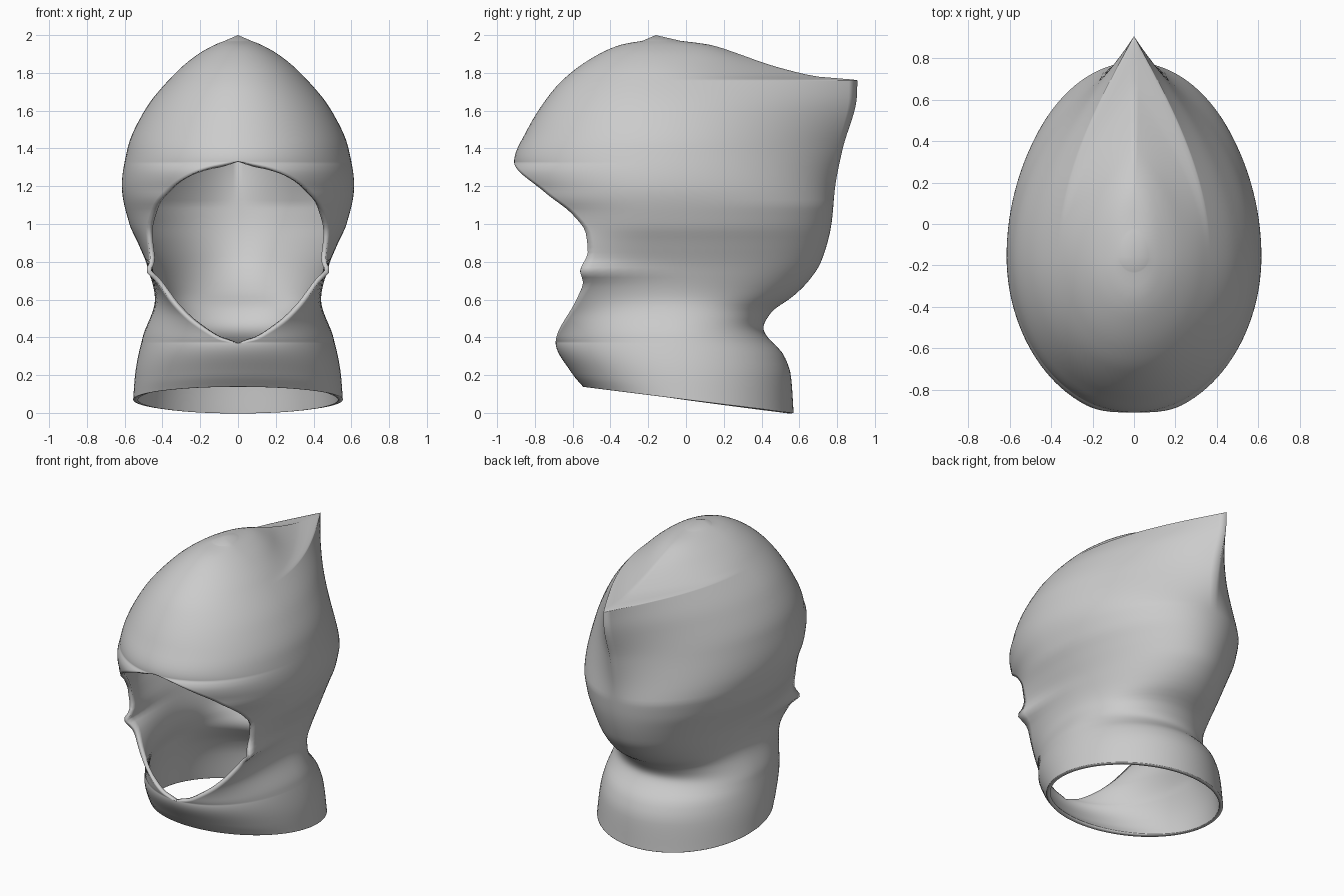
import bpy
import bmesh
from math import sin, cos, acos, pi, exp

default_cube = bpy.data.objects.get("Cube")
if default_cube:
    bpy.data.objects.remove(default_cube, do_unlink=True)

COLUMNS = 48
BASE, CHIN, BROW, TIP, CROWN = 0.07, 0.37, 1.33, 1.76, 1.97


def smooth_curve(points):
    """Return a monotone smooth function through (height, value) points."""
    zs, vs = zip(*points)
    secants = [(vb - va) / (zb - za)
               for za, zb, va, vb in zip(zs, zs[1:], vs, vs[1:])]
    inner = [2 * a * b / (a + b) if a * b > 0 else 0
             for a, b in zip(secants, secants[1:])]
    slopes = [secants[0]] + inner + [secants[-1]]

    def evaluate(z):
        if z <= zs[0]:
            return vs[0]
        if z >= zs[-1]:
            return vs[-1]
        i = max(j for j in range(len(zs) - 1) if zs[j] <= z)
        step = zs[i + 1] - zs[i]
        s = (z - zs[i]) / step
        rise = s * s * (3 - 2 * s)
        start = s * (1 - s) * (1 - s) * step
        end = s * s * (s - 1) * step
        return (vs[i] + (vs[i + 1] - vs[i]) * rise
                + slopes[i] * start + slopes[i + 1] * end)

    return evaluate


# Side outline, front: neck, edge of the face opening, forehead
front_outline = smooth_curve([
    (.14, -.545), (.2, -.6), (CHIN, -.69), (.6, -.58), (.69, -.545),
    (.75, -.56), (.85, -.52), (.95, -.53), (1.05, -.6), (1.17, -.75),
    (BROW, -.91), (1.5, -.84), (1.7, -.71), (1.8, -.61), (1.9, -.46),
    (1.95, -.34), (CROWN, -.23)])

# Side outline, back: collar, nape, pointed back of the hood
back_outline = smooth_curve([
    (0, .57), (.2, .555), (.3, .52), (.45, .41), (.53, .45), (.62, .57),
    (.7, .65), (.8, .715), (1, .77), (1.2, .79), (1.4, .83), (1.68, .905),
    (TIP, .907), (1.78, .7), (1.8, .6), (1.85, .42), (1.9, .28),
    (1.95, .12), (CROWN, -.03)])

# Half width of the hood
half_width = smooth_curve([
    (BASE, .555), (.2, .545), (.4, .505), (.6, .44), (.75, .47),
    (.9, .53), (1, .575), (1.2, .615), (1.4, .585), (1.6, .495),
    (1.8, .33), (1.9, .21), (1.95, .12), (CROWN, .07)])

# Half width of the face opening
opening = smooth_curve([
    (CHIN, 0), (.385, .07), (.42, .14), (.5, .26), (.6, .36), (.75, .45),
    (.95, .475), (1.1, .43), (1.2, .34), (1.27, .23), (1.31, .12), (BROW, 0)])

# Depth of the widest point, and how pointed the back is
widest = smooth_curve([(BASE, 0), (.9, -.13), (1.3, -.16), (2, -.16)])
pointed = smooth_curve([(1.1, 0), (1.6, .9), (1.8, 1), (CROWN, 0)])


def spaced(low, high, count):
    """Heights packed closer together towards both ends."""
    return [low + (high - low) * (1 - cos(pi * i / count)) / 2
            for i in range(count)]


def half_ring(z0):
    """Points from the front edge, round the side, to the back centre."""
    tilt = BASE * max(0, 1 - (z0 - BASE) / (CHIN - BASE))
    width, centre = half_width(z0), widest(z0)
    front, back = front_outline(z0 + tilt), back_outline(z0 - tilt)
    edge = acos(min(opening(z0) / width, 0.96))
    if z0 <= CHIN or z0 >= BROW:
        edge = pi / 2
    front_depth = (centre - front) / sin(edge)
    ring = []
    for i in range(COLUMNS + 1):
        u = i / COLUMNS
        angle = -edge + u * (edge + pi / 2)
        x = width * cos(angle)
        if angle < 0:
            y = centre + front_depth * sin(angle)
        else:
            k = pointed(z0)
            y = centre + (back - centre) * (
                (1 - k) * sin(angle) + k * angle * 2 / pi)
        # small flared lip at the sides of the opening
        x += 0.035 * exp(-((z0 - .75) / .04) ** 2) * (1 - u) ** 14
        if x < 0.0005:
            x = 0
        ring.append((x, y, z0 - tilt * y / .56))
    return ring


# Hood shell: half rings skinned into quads
heights = (spaced(BASE, CHIN, 16) + spaced(CHIN, BROW, 56)
           + spaced(BROW, TIP, 20) + spaced(TIP, CROWN, 20) + [CROWN])
bm = bmesh.new()
rows = [[bm.verts.new(p) for p in half_ring(z)] for z in heights]
for low, high in zip(rows, rows[1:]):
    for i in range(COLUMNS):
        bm.faces.new((low[i], low[i + 1], high[i + 1], high[i]))

# Small peak closing the crown
peak = bm.verts.new((0, -.16, 2))
for a, b in zip(rows[-1], rows[-1][1:]):
    bm.faces.new((a, b, peak))
bmesh.ops.remove_doubles(bm, verts=bm.verts, dist=0.0002)

mesh = bpy.data.meshes.new("hood")
bm.to_mesh(mesh)
bm.free()
hood = bpy.data.objects.new("hood", mesh)
bpy.context.collection.objects.link(hood)

# Mirror to the other side, then give the cloth thickness
mirror = hood.modifiers.new("mirror", "MIRROR")
mirror.use_clip = True
mirror.merge_threshold = 0.0005
cloth = hood.modifiers.new("cloth_thickness", "SOLIDIFY")
cloth.thickness = 0.025
cloth.offset = -1

# Plain grey cloth
grey = bpy.data.materials.new("grey_cloth")
grey.use_nodes = True
colour = (0.6, 0.6, 0.6, 1)
grey.diffuse_color = colour
grey.node_tree.nodes["Principled BSDF"].inputs["Base Color"].default_value = colour
mesh.materials.append(grey)

bpy.context.view_layer.objects.active = hood
hood.select_set(True)
bpy.ops.object.shade_smooth_by_angle(angle=pi / 4)
